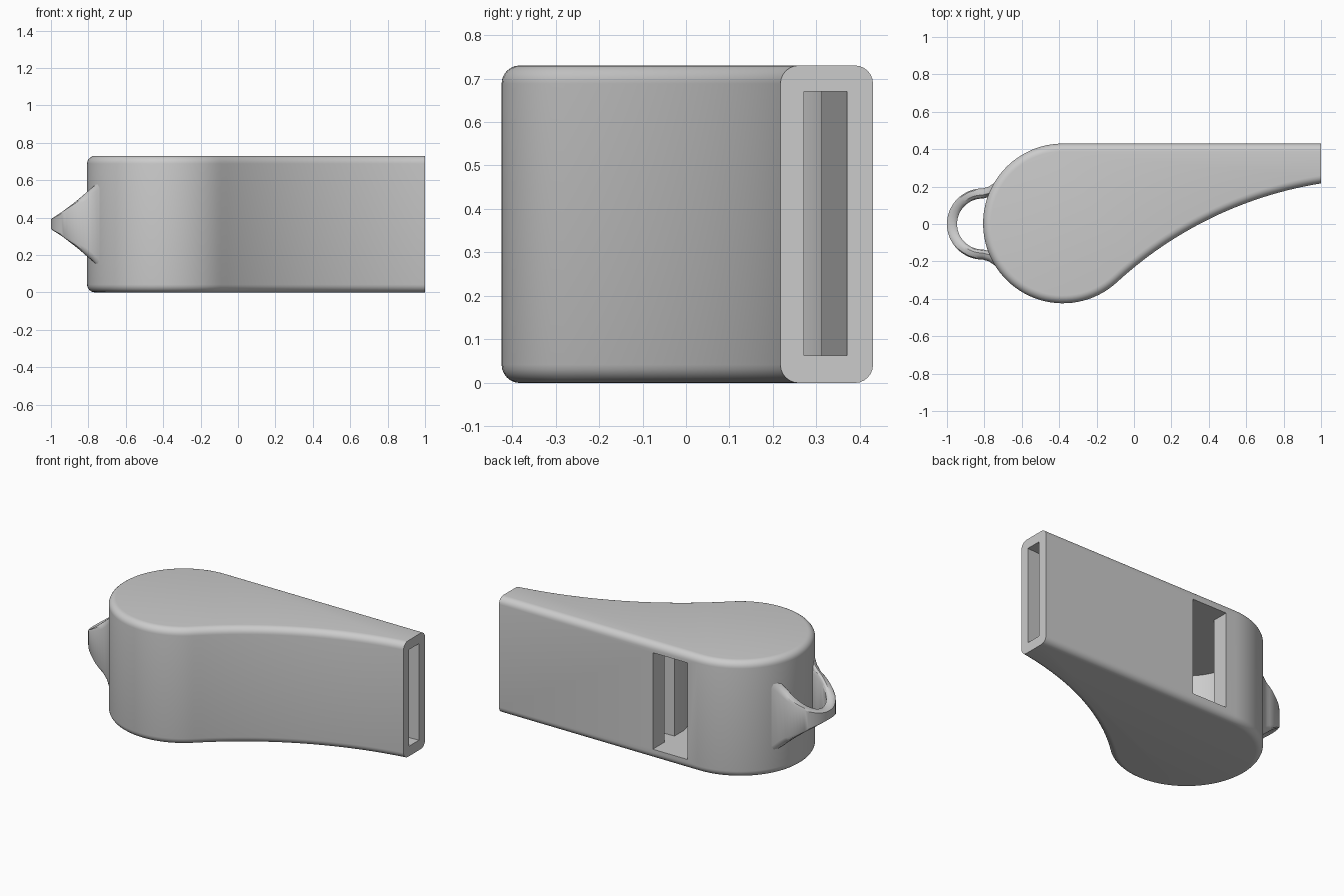
import bpy, bmesh
from math import sin, cos, pi, atan2, hypot, radians

if "Cube" in bpy.data.objects:
    bpy.data.objects.remove(bpy.data.objects["Cube"])

H = 0.73                      # body height
CX, CY, R = -0.38, 0.003, 0.427   # round chamber end

grey = bpy.data.materials.new("plain_grey")
grey.use_nodes = True
GREY = (0.6, 0.6, 0.6, 1)
grey.diffuse_color = GREY
grey.node_tree.nodes["Principled BSDF"].inputs["Base Color"].default_value = GREY


def make_object(name, bm):
    bmesh.ops.recalc_face_normals(bm, faces=bm.faces)
    mesh = bpy.data.meshes.new(name)
    bm.to_mesh(mesh)
    bm.free()
    mesh.materials.append(grey)
    obj = bpy.data.objects.new(name, mesh)
    bpy.context.collection.objects.link(obj)
    return obj


def prism(outline, z0, z1):
    bm = bmesh.new()
    face = bm.faces.new([bm.verts.new((x, y, z0)) for x, y in outline])
    ext = bmesh.ops.extrude_face_region(bm, geom=[face])
    top = [v for v in ext["geom"] if isinstance(v, bmesh.types.BMVert)]
    bmesh.ops.translate(bm, verts=top, vec=(0, 0, z1 - z0))
    return bm


def arc(cx, cy, r, a0, a1, n):
    return [(cx + r * cos(a0 + (a1 - a0) * i / n),
             cy + r * sin(a0 + (a1 - a0) * i / n)) for i in range(n + 1)]


def smooth(obj):
    bpy.ops.object.select_all(action="DESELECT")
    obj.select_set(True)
    bpy.context.view_layer.objects.active = obj
    bpy.ops.object.shade_smooth_by_angle(angle=radians(30))


# Body outline: round end, straight back, concave underside tangent to the round end
join = radians(-47.4)
px, py = CX + R * cos(join), CY + R * sin(join)
vx, vy = 1 - px, 0.217 - py
r2 = (vx * vx + vy * vy) / (2 * (vx * cos(join) + vy * sin(join)))
ax, ay = px + r2 * cos(join), py + r2 * sin(join)
outline = arc(CX, CY, R, pi / 2, 2 * pi + join, 56)
outline += arc(ax, ay, r2, join + pi, atan2(0.217 - ay, 1 - ax), 28)[1:]
outline.append((1, CY + R))

bm = prism(outline, 0, H)
rim = [e for e in bm.edges
       if abs(e.verts[0].co.z - e.verts[1].co.z) < 1e-4
       and not all(v.co.x > 0.999 for v in e.verts)]
bmesh.ops.bevel(bm, geom=rim, offset=0.042, segments=6, profile=0.5, affect="EDGES")
body = make_object("whistle_body", bm)

# Hollow inside: chamber, sound window and sloping air channel
Z0, Z1 = 0.063, 0.67
WX0, WX1 = -0.31, -0.07
cutters = {
    "chamber_cutter": arc(CX, CY, 0.33, 0, 2 * pi, 64)[:-1],
    "window_cutter": [(WX0, 0.1), (WX1, 0.1), (WX1, 0.6), (WX0, 0.6)],
    "channel_cutter": [(WX1 - 0.02, 0.212), (1.02, 0.272), (1.02, 0.371), (WX1 - 0.02, 0.311)],
}
for name, shape in cutters.items():
    cutter = make_object(name, prism(shape, Z0, Z1))
    mod = body.modifiers.new(name, "BOOLEAN")
    mod.object = cutter
    mod.solver = "EXACT"
    bpy.context.view_layer.objects.active = body
    bpy.ops.object.modifier_apply(modifier=mod.name)
    bpy.data.objects.remove(cutter)
smooth(body)

# Cord loop: a band swept round a U path, tall at the body and narrow at the tip
LX = -0.81
path = [(-0.70, 0.225, 0.7, 0.7), (-0.735, 0.195, 0.55, 0.83), (-0.77, 0.173, 0.3, 0.95)]
path += [(x, y, (x - LX) / 0.163, y / 0.163) for x, y in arc(LX, 0, 0.163, pi / 2, pi, 16)]
path = [(x, y, nx, ny) if i > 2 else (x, y, -nx, ny) for i, (x, y, nx, ny) in enumerate(path)]
path += [(x, -y, nx, -ny) for x, y, nx, ny in reversed(path[:-1])]
# Cross-section as (offset across the band, share of the half height)
half = [(-0.027, 0.8), (-0.02, 0.93), (-0.008, 1), (0.008, 0.97), (0.021, 0.88), (0.027, 0.75)]
section = half + [(o, -s) for o, s in reversed(half)]

bm = bmesh.new()
rings = []
for x, y, nx, ny in path:
    d = hypot(nx, ny)
    h = 0.035 + 0.83 * (x + 0.973) + 0.9 * max(0, x + 0.79) ** 1.5
    rings.append([bm.verts.new((x + o * nx / d, y + o * ny / d, 0.365 + s * h))
                  for o, s in section])
n = len(section)
for a, b in zip(rings, rings[1:]):
    for i in range(n):
        bm.faces.new((a[i], a[(i + 1) % n], b[(i + 1) % n], b[i]))
bm.faces.new(rings[0])
bm.faces.new(rings[-1])
smooth(make_object("cord_loop", bm))
